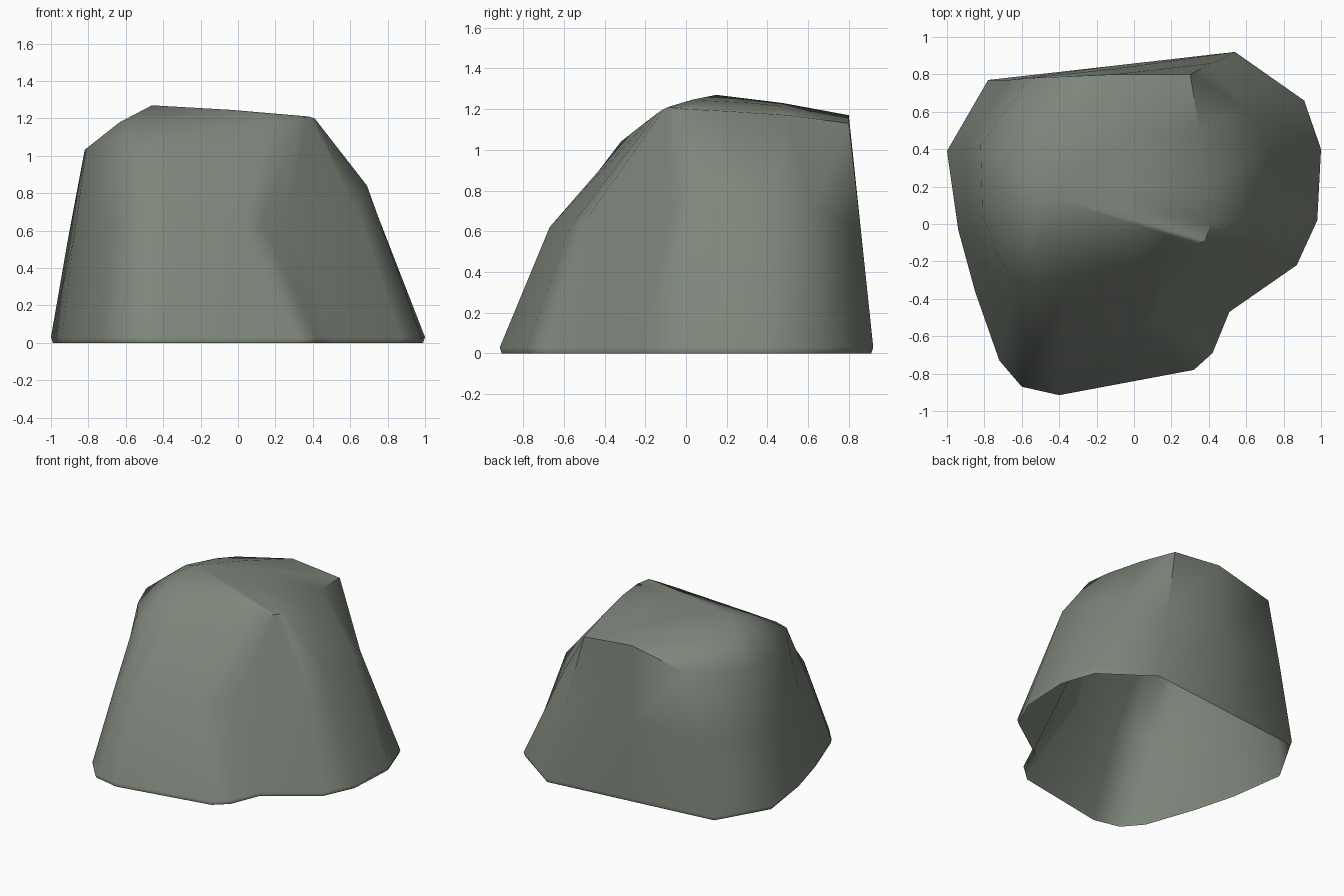
import bpy, bmesh, math
from mathutils import Vector

# Rock columns, counter-clockwise: base (x, y), mid (x, y, z), plateau rim (x, y, z)
columns = [
    (-0.40, -0.915, -0.40, -0.67, 0.62, -0.35, -0.27, 1.08),
    (0.32, -0.78, 0.03, -0.57, 0.62, 0.05, -0.18, 1.15),
    (0.42, -0.69, 0.13, -0.51, 0.63, 0.20, -0.14, 1.18),
    (0.51, -0.47, 0.25, -0.40, 0.66, 0.33, -0.11, 1.20),
    (0.87, -0.22, 0.64, -0.08, 0.70, 0.38, -0.09, 1.21),
    (0.98, 0.02, 0.69, 0.05, 0.84, 0.41, 0.00, 1.20),
    (1.00, 0.40, 0.72, 0.42, 0.75, 0.40, 0.20, 1.19),
    (0.91, 0.66, 0.60, 0.62, 0.72, 0.35, 0.50, 1.17),
    (0.54, 0.92, 0.42, 0.86, 0.60, 0.30, 0.80, 1.13),
    (-0.10, 0.847, -0.10, 0.83, 0.60, -0.10, 0.80, 1.17),
    (-0.78, 0.77, -0.67, 0.77, 0.60, -0.56, 0.78, 1.07),
    (-1.00, 0.39, -0.91, 0.40, 0.55, -0.82, 0.42, 1.03),
    (-0.94, -0.03, -0.88, 0.00, 0.55, -0.81, 0.05, 1.04),
    (-0.85, -0.36, -0.79, -0.25, 0.58, -0.72, -0.18, 1.04),
    (-0.72, -0.73, -0.67, -0.50, 0.60, -0.64, -0.30, 1.03),
    (-0.60, -0.87, -0.55, -0.64, 0.62, -0.54, -0.32, 1.04),
]
peak = Vector((-0.46, 0.15, 1.27))

bm = bmesh.new()
rings = [[] for _ in range(5)]
for bx, by, mx, my, mz, tx, ty, tz in columns:
    rim = Vector((tx, ty, tz))
    inner = rim.lerp(peak, 0.5)              # gently domed plateau
    inner.z += 0.10 * (peak.z - tz)
    points = [(bx * 0.99, by * 0.99, 0), (bx, by, 0.03), (mx, my, mz), rim, inner]
    for ring, p in zip(rings, points):
        ring.append(bm.verts.new(p))

# Skin the rings and close the top; the underside stays open
n = len(columns)
top = bm.verts.new(peak)
for i in range(n):
    j = (i + 1) % n
    for low, high in zip(rings, rings[1:]):
        bm.faces.new((low[i], low[j], high[j], high[i]))
    bm.faces.new((rings[-1][i], rings[-1][j], top))

mesh = bpy.data.meshes.new("rock")
bm.to_mesh(mesh)
bm.free()
rock = bpy.data.objects.new("rock", mesh)
bpy.context.collection.objects.link(rock)

# Mossy grey stone
stone = bpy.data.materials.new("grey_green_stone")
stone.diffuse_color = (0.21, 0.24, 0.20, 1)
mesh.materials.append(stone)

# Soft shading over the facets, large faces staying flat
bpy.context.view_layer.objects.active = rock
rock.select_set(True)
bpy.ops.object.shade_smooth_by_angle(angle=math.radians(55))
weighted = rock.modifiers.new("flat_facets", 'WEIGHTED_NORMAL')
weighted.keep_sharp = True
